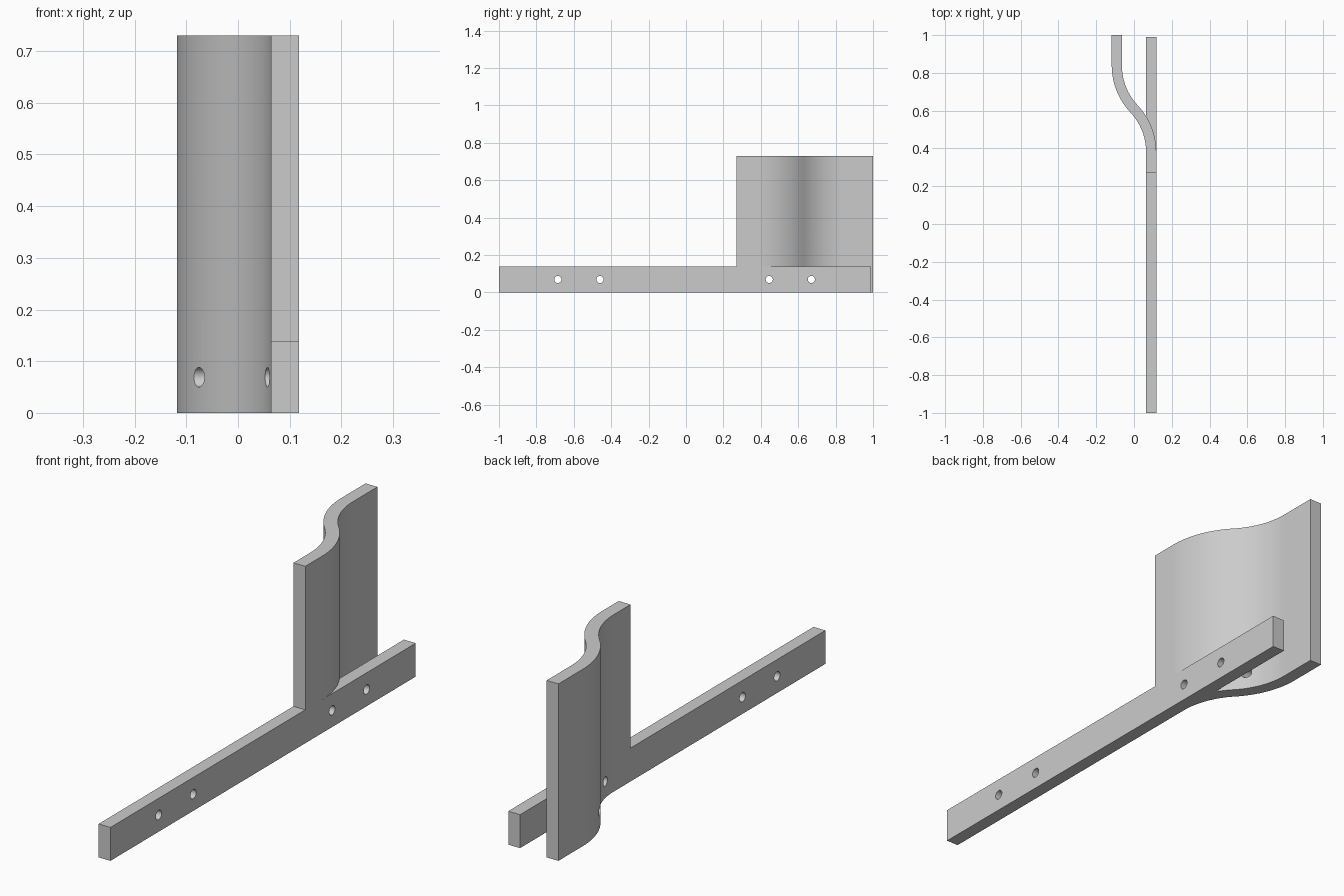
import bpy, bmesh, math

if "Cube" in bpy.data.objects:
    bpy.data.objects.remove(bpy.data.objects["Cube"])

T = 0.054            # sheet thickness
OFF = 0.118 - T / 2  # centreline offset in x of both plate ends
R = 0.335            # bend radius of the centreline
MID = 0.61           # y of the middle of the S bend
DY = math.sqrt(2 * R * OFF - OFF * OFF)
ANG = math.asin(DY / R)
N = 16

metal = bpy.data.materials.new("grey_metal")
metal.diffuse_color = (0.6, 0.6, 0.6, 1)
metal.use_nodes = True
metal.node_tree.nodes["Principled BSDF"].inputs["Base Color"].default_value = metal.diffuse_color


def extrude(name, outline, z0, z1):
    """Closed xy outline pulled up from z0 to z1."""
    bm = bmesh.new()
    face = bm.faces.new([bm.verts.new((x, y, z0)) for x, y in outline])
    top = bmesh.ops.extrude_face_region(bm, geom=[face])["geom"]
    bmesh.ops.translate(bm, vec=(0, 0, z1 - z0),
                        verts=[v for v in top if isinstance(v, bmesh.types.BMVert)])
    bmesh.ops.recalc_face_normals(bm, faces=bm.faces)
    me = bpy.data.meshes.new(name)
    bm.to_mesh(me)
    bm.free()
    me.materials.append(metal)
    ob = bpy.data.objects.new(name, me)
    bpy.context.collection.objects.link(ob)
    return ob


def boolean(ob, other, op):
    bpy.context.view_layer.objects.active = ob
    m = ob.modifiers.new("bool", 'BOOLEAN')
    m.object, m.operation, m.solver = other, op, 'EXACT'
    bpy.ops.object.modifier_apply(modifier=m.name)
    bpy.data.objects.remove(other)


# S-bent plate: centreline points with heading angle, offset to both sides
path = [(OFF, 0.27, 0)]
for i in range(N + 1):
    a = ANG * i / N
    path.append((OFF - R * (1 - math.cos(a)), MID - DY + R * math.sin(a), a))
for i in range(N - 1, -1, -1):
    a = ANG * i / N
    path.append((-OFF + R * (1 - math.cos(a)), MID + DY - R * math.sin(a), a))
path.append((-OFF, 1.0, 0))
side = lambda s: [(x + s * math.cos(a) * T / 2, y + s * math.sin(a) * T / 2)
                  for x, y, a in path]
plate = extrude("curved_plate", side(1) + side(-1)[::-1], 0, 0.73)

# Long mounting bar
x0, x1 = OFF - T / 2, OFF + T / 2
bar = extrude("mounting_bracket", [(x0, -1), (x1, -1), (x1, 0.99), (x0, 0.99)], 0, 0.138)
boolean(bar, plate, 'UNION')

# Bolt holes running along x through bar and plate
for y in (-0.685, -0.46, 0.445, 0.67):
    bpy.ops.mesh.primitive_cylinder_add(vertices=32, radius=0.019, depth=0.6,
                                        location=(0, y, 0.069),
                                        rotation=(0, math.pi / 2, 0))
    cutter = bpy.context.object
    cutter.name = "hole_cutter"
    cutter.data.materials.append(metal)
    boolean(bar, cutter, 'DIFFERENCE')

# Smooth bend and holes, crisp edges
bpy.ops.object.select_all(action='DESELECT')
bar.select_set(True)
bpy.context.view_layer.objects.active = bar
bpy.ops.object.shade_smooth_by_angle(angle=math.radians(30))
